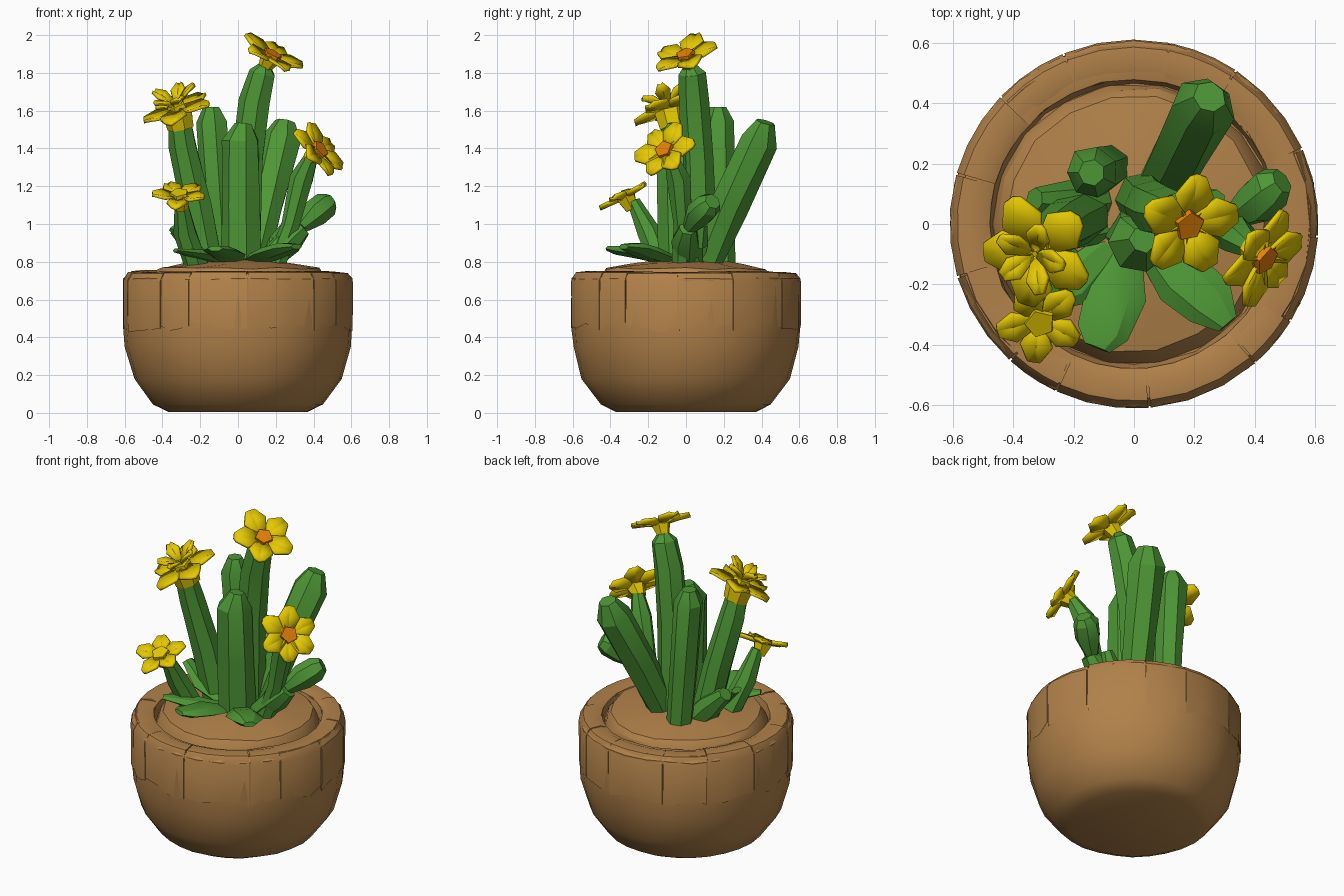
import bpy, bmesh, math, random
from mathutils import Vector, Matrix

random.seed(4)
if "Cube" in bpy.data.objects:
    bpy.data.objects.remove(bpy.data.objects["Cube"])


def material(name, rgb):
    m = bpy.data.materials.new(name)
    m.use_nodes = True
    m.diffuse_color = (*rgb, 1)
    m.node_tree.nodes["Principled BSDF"].inputs["Base Color"].default_value = (*rgb, 1)
    return m


CLAY = material("clay brown", (0.44, 0.22, 0.068))
GREEN = material("plant green", (0.075, 0.305, 0.036))
YELLOW = material("petal yellow", (0.78, 0.58, 0.001))
ORANGE = material("flower centre orange", (0.78, 0.215, 0.002))


def finish(bm, name, mat, smooth=None):
    bmesh.ops.recalc_face_normals(bm, faces=bm.faces)
    mesh = bpy.data.meshes.new(name)
    bm.to_mesh(mesh)
    bm.free()
    mesh.materials.append(mat)
    ob = bpy.data.objects.new(name, mesh)
    bpy.context.collection.objects.link(ob)
    if smooth:
        bpy.ops.object.select_all(action="DESELECT")
        ob.select_set(True)
        bpy.context.view_layer.objects.active = ob
        bpy.ops.object.shade_smooth_by_angle(angle=math.radians(smooth))
    return ob


def loft(bm, rings):
    """Skin a list of vertex rings and cap both ends."""
    for a, b in zip(rings, rings[1:]):
        for i in range(len(a)):
            j = (i + 1) % len(a)
            bm.faces.new((a[i], a[j], b[j], b[i]))
    bm.faces.new(rings[0])
    bm.faces.new(rings[-1])


def lathe(name, profile, sides, mat, wobble, smooth):
    bm = bmesh.new()
    rings = []
    for r, z in profile:
        ring = []
        for i in range(sides):
            a = math.tau * i / sides
            rr = r + random.uniform(-wobble, wobble)
            zz = z + (random.uniform(-wobble, wobble) if z > 0.7 else 0)
            ring.append(bm.verts.new((rr * math.cos(a), rr * math.sin(a), zz)))
        rings.append(ring)
    loft(bm, rings)
    return finish(bm, name, mat, smooth)


# Rounded clay pot with a thick rim, and the soil mound set inside it
lathe("pot", [(0.37, 0.005), (0.45, 0.045), (0.55, 0.18), (0.598, 0.35), (0.606, 0.46),
              (0.604, 0.71), (0.58, 0.74), (0.52, 0.745), (0.48, 0.735), (0.465, 0.68)],
      28, CLAY, 0.004, 32)
lathe("soil", [(0.47, 0.66), (0.45, 0.73), (0.425, 0.765), (0.3, 0.785), (0.14, 0.81)],
      18, CLAY, 0.006, 25)

# Hand-laid rim slabs with uneven joints and ragged lower edges
cuts = [math.tau * (i + random.uniform(-0.25, 0.25)) / 13 for i in range(13)]
for k in range(13):
    start, end = cuts[k] + 0.006, cuts[(k + 1) % 13] - 0.006 + (math.tau if k == 12 else 0)
    lift = random.uniform(-0.008, 0.006)
    bm = bmesh.new()
    rings = []
    for s in range(4):
        a = start + (end - start) * s / 3
        low = random.uniform(0.43, 0.48)
        rings.append([bm.verts.new((r * math.cos(a), r * math.sin(a), z + lift)) for r, z in
                      [(0.608, low), (0.61, 0.7), (0.585, 0.745), (0.52, 0.752), (0.478, 0.735), (0.49, 0.6)]])
    loft(bm, rings)
    finish(bm, f"rim_slab_{k + 1}", CLAY, 32)


def stalk(name, path, radii, sides=7, flat=1.0, mat=GREEN):
    """Faceted tube along a path; flat squashes it into a leaf."""
    pts = [Vector(p) for p in path]
    bm = bmesh.new()
    rings = []
    for k, p in enumerate(pts):
        t = (pts[min(k + 1, len(pts) - 1)] - pts[max(k - 1, 0)]).normalized()
        ref = Vector((0, 1, 0)) if abs(t.z) > 0.85 else Vector((0, 0, 1))
        side = t.cross(ref).normalized()
        up = side.cross(t)
        ring = []
        for i in range(sides):
            a = math.tau * i / sides
            r = radii[k] * random.uniform(0.93, 1.07)
            ring.append(bm.verts.new(p + side * r * math.cos(a) + up * r * flat * math.sin(a)))
        rings.append(ring)
    loft(bm, rings)
    return finish(bm, name, mat, 28)


# Upright stems
stalk("centre_stem", [(0.02, -0.04, 0.78), (0.02, -0.05, 1.1), (0.02, -0.06, 1.44), (0.03, -0.05, 1.53)],
      [0.11, 0.108, 0.1, 0.045])
stalk("tall_flower_stem", [(0.03, 0.08, 0.78), (0.05, 0.06, 1.35), (0.09, 0.04, 1.65), (0.13, 0.03, 1.8), (0.14, 0.02, 1.84)],
      [0.09, 0.09, 0.085, 0.075, 0.035])
stalk("back_left_stem", [(-0.09, 0.19, 0.77), (-0.11, 0.18, 1.1), (-0.14, 0.17, 1.54), (-0.14, 0.17, 1.62)],
      [0.075, 0.08, 0.085, 0.045])
stalk("back_right_stem", [(0.08, 0.1, 0.78), (0.15, 0.23, 1.1), (0.23, 0.39, 1.44), (0.25, 0.42, 1.54)],
      [0.085, 0.1, 0.105, 0.055])
stalk("left_flower_stem", [(-0.16, 0.03, 0.78), (-0.22, 0.0, 1.1), (-0.29, -0.05, 1.42), (-0.31, -0.08, 1.57)],
      [0.085, 0.085, 0.075, 0.06])
stalk("low_flower_stem", [(-0.22, -0.13, 0.78), (-0.28, -0.2, 0.96), (-0.3, -0.28, 1.12)],
      [0.065, 0.06, 0.035])
stalk("right_flower_stem", [(0.2, -0.02, 0.78), (0.28, -0.02, 1.0), (0.34, -0.04, 1.24), (0.39, -0.08, 1.36)],
      [0.055, 0.05, 0.065, 0.035])

# Short thick shoots and ground leaves
stalk("right_shoot", [(0.14, 0.0, 0.79), (0.27, 0.0, 0.91), (0.34, 0.01, 0.98)], [0.06, 0.075, 0.05])
stalk("right_shoot_tip", [(0.33, 0.02, 0.98), (0.4, 0.07, 1.05), (0.46, 0.12, 1.1), (0.49, 0.14, 1.12)],
      [0.04, 0.075, 0.075, 0.045])
stalk("back_left_shoot", [(-0.12, 0.08, 0.78), (-0.22, 0.07, 0.88), (-0.33, 0.08, 0.98)], [0.07, 0.075, 0.04])
stalk("right_middle_shoot", [(0.14, 0.04, 0.77), (0.22, 0.06, 0.9), (0.27, 0.08, 1.0)], [0.06, 0.06, 0.035])
stalk("front_right_leaf", [(0.05, -0.06, 0.8), (0.16, -0.18, 0.84), (0.25, -0.26, 0.87), (0.31, -0.33, 0.88)],
      [0.06, 0.1, 0.095, 0.04], 6, 0.38)
stalk("front_leaf", [(-0.03, -0.1, 0.8), (-0.06, -0.23, 0.84), (-0.1, -0.36, 0.86), (-0.12, -0.41, 0.87)],
      [0.06, 0.1, 0.085, 0.045], 6, 0.32)
stalk("front_left_leaf", [(-0.08, -0.08, 0.8), (-0.2, -0.2, 0.84), (-0.33, -0.27, 0.86)],
      [0.05, 0.08, 0.03], 6, 0.35)
stalk("left_leaf", [(-0.1, 0.0, 0.8), (-0.24, -0.02, 0.88), (-0.35, 0.0, 0.98)], [0.06, 0.075, 0.04], 6, 0.5)


def petals(name, frame, count, length, width, lift, turn):
    """Ring of broad petals, each gently folded along its midline."""
    bm = bmesh.new()
    for i in range(count):
        size = length * random.uniform(0.92, 1.06)
        rise = lift + random.uniform(-0.02, 0.02)
        spin = frame @ Matrix.Rotation(turn + math.tau * i / count, 4, "Z")
        mid, left, right = [], [], []
        for f, w, h in [(0.1, 0.35, 0), (0.62, 1, 0.7), (1, 0.42, 1)]:
            mid.append(bm.verts.new(spin @ Vector((size * f, 0, rise * h - 0.006))))
            left.append(bm.verts.new(spin @ Vector((size * f * 0.96, width * w, rise * h + 0.006))))
            right.append(bm.verts.new(spin @ Vector((size * f * 0.96, -width * w, rise * h + 0.006))))
        for k in range(2):
            bm.faces.new((mid[k], mid[k + 1], left[k + 1], left[k]))
            bm.faces.new((mid[k], right[k], right[k + 1], mid[k + 1]))
    ob = finish(bm, name, YELLOW, 28)
    mod = ob.modifiers.new("thickness", "SOLIDIFY")
    mod.thickness = 0.016
    mod.offset = 0


def flower(name, centre, facing, count, length, turn, heart=ORANGE, inner=False):
    centre, n = Vector(centre), Vector(facing).normalized()
    frame = Matrix.Translation(centre) @ n.to_track_quat("Z", "Y").to_matrix().to_4x4()
    petals(name + "_petals", frame, count, length, length * 0.37, 0.012, turn)
    stalk(name + "_neck", [centre - n * 0.075, centre + n * 0.005], [0.035, 0.06], 6, mat=YELLOW)
    stalk(name + "_centre", [centre - n * 0.01, centre + n * 0.026], [0.055, 0.05], 5, mat=heart)
    if inner:
        upper = frame @ Matrix.Translation((0, 0, 0.025))
        petals(name + "_inner_petals", upper, count, length * 0.62, length * 0.2, 0.07, turn + 0.5)


# Flowers
flower("top_flower", (0.175, 0.0, 1.885), (0.45, -0.32, 0.8), 5, 0.19, 1.75)
flower("right_flower", (0.425, -0.11, 1.385), (0.72, -0.47, 0.5), 6, 0.17, 0.3)
flower("left_flower", (-0.32, -0.09, 1.61), (-0.3, -0.32, 0.9), 5, 0.2, 0.2, YELLOW, True)
flower("low_flower", (-0.31, -0.32, 1.145), (-0.05, -0.45, 0.88), 5, 0.145, 0.9, YELLOW)
stalk("left_flower_collar", [(-0.3, -0.065, 1.51), (-0.32, -0.085, 1.6)], [0.074, 0.085], mat=YELLOW)
